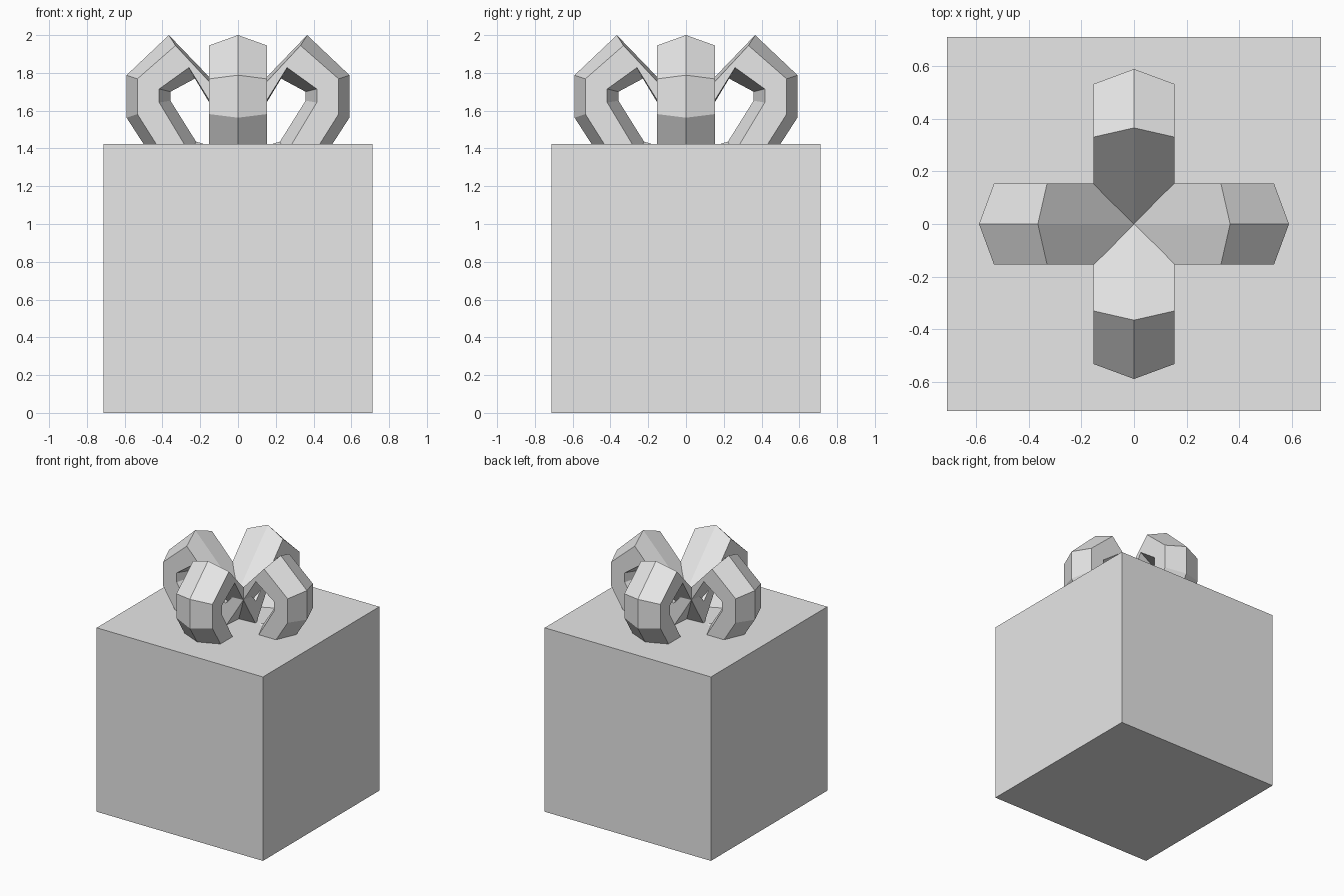
import bpy
import bmesh
from math import radians
from mathutils import Matrix

default_cube = bpy.data.objects.get("Cube")
if default_cube:
    bpy.data.objects.remove(default_cube, do_unlink=True)

BOX_SIZE = 1.424
RIBBON_HALF_WIDTH = 0.154

# Shared plain grey finish
grey = bpy.data.materials.new("plain_grey")
grey.use_nodes = True
grey.diffuse_color = (0.8, 0.8, 0.8, 1)
grey.node_tree.nodes["Principled BSDF"].inputs["Base Color"].default_value = (0.8, 0.8, 0.8, 1)


def finish_object(name, bm):
    """Turn a bmesh into a flat shaded grey object."""
    bmesh.ops.recalc_face_normals(bm, faces=bm.faces)
    mesh = bpy.data.meshes.new(name)
    bm.to_mesh(mesh)
    bm.free()
    mesh.materials.append(grey)
    obj = bpy.data.objects.new(name, mesh)
    bpy.context.collection.objects.link(obj)
    return obj


# Gift box
bm = bmesh.new()
bmesh.ops.create_cube(bm, size=BOX_SIZE, matrix=Matrix.Translation((0, 0, BOX_SIZE / 2)))
finish_object("gift_box", bm)

# Bow loop sections, each: outer ridge, outer side, inner side, inner ridge (x, z)
LOOP_SECTIONS = [
    ((0, 1.62), (0, 1.59), (0, 1.41), (0, 1.39)),
    ((0.366, 2.0), (0.331, 1.945), (0.26, 1.828), (0.228, 1.77)),
    ((0.59, 1.788), (0.533, 1.768), (0.417, 1.715), (0.358, 1.70)),
    ((0.59, 1.563), (0.533, 1.582), (0.417, 1.643), (0.358, 1.653)),
    ((0.36, 1.207), (0.33, 1.26), (0.25, 1.365), (0.222, 1.436)),
    ((0, 1.15), (0, 1.2), (0, 1.31), (0, 1.37)),
]


def add_bow_loop(name, angle):
    """Skin a six sided tube through the loop sections."""
    bm = bmesh.new()
    rings = []
    for outer, outer_side, inner_side, inner in LOOP_SECTIONS:
        w = RIBBON_HALF_WIDTH
        ring = [(outer, 0), (outer_side, w), (inner_side, w),
                (inner, 0), (inner_side, -w), (outer_side, -w)]
        rings.append([bm.verts.new((x, y, z)) for (x, z), y in ring])
    for a, b in zip(rings, rings[1:]):
        for i in range(len(a)):
            j = (i + 1) % len(a)
            bm.faces.new((a[i], a[j], b[j], b[i]))
    bm.faces.new(rings[0])
    bm.faces.new(rings[-1])
    bmesh.ops.rotate(bm, verts=bm.verts, matrix=Matrix.Rotation(radians(angle), 3, "Z"))
    finish_object(name, bm)


# Four bow loops around the centre
for index, side in enumerate(("left", "back", "right", "front")):
    add_bow_loop("bow_loop_" + side, 90 * index)
